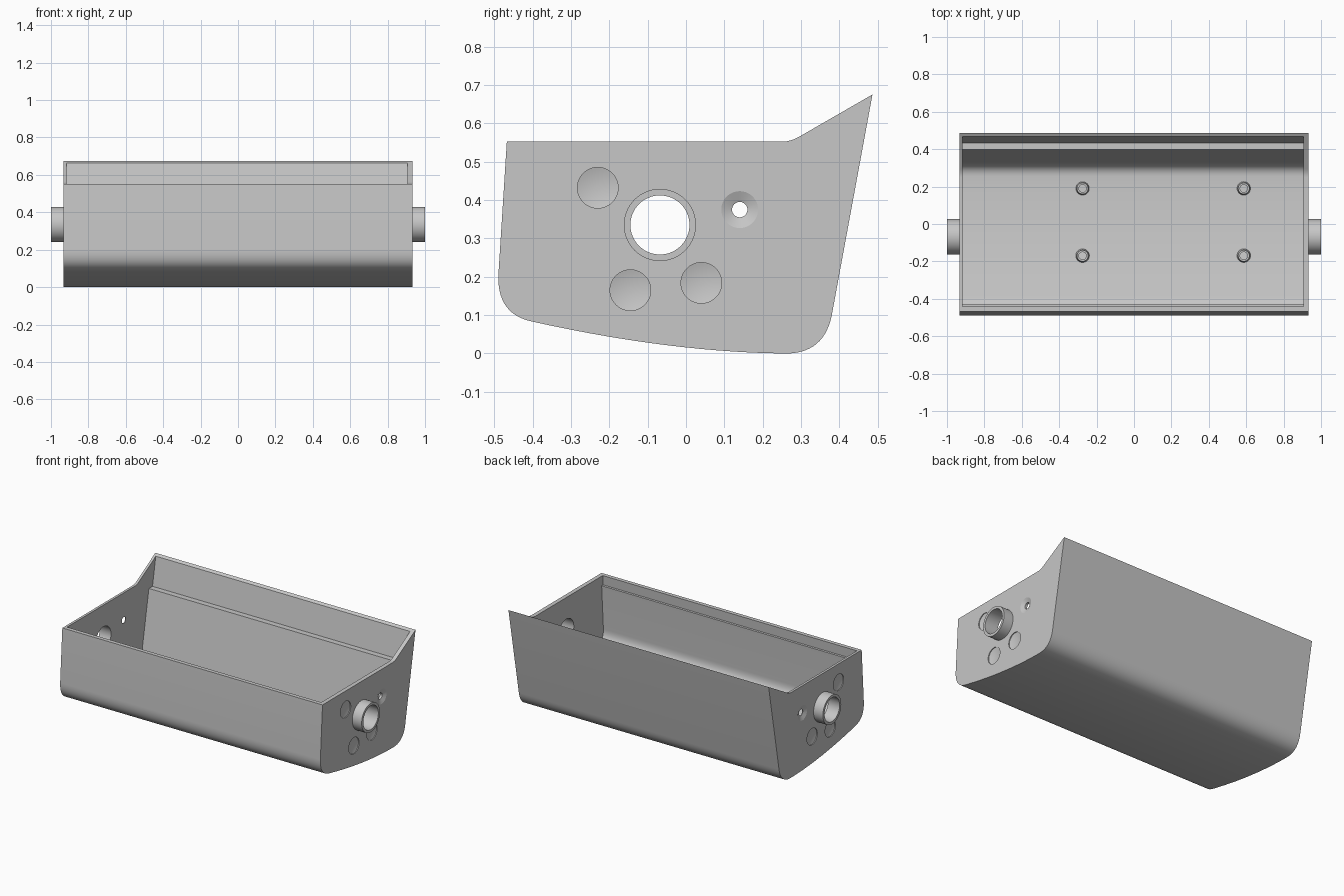
import bpy, bmesh, math
from mathutils import Matrix, Vector

if "Cube" in bpy.data.objects:
    bpy.data.objects.remove(bpy.data.objects["Cube"])

grey = bpy.data.materials.new("plain grey")
grey.use_nodes = True
grey.diffuse_color = (0.57, 0.57, 0.57, 1)
grey.node_tree.nodes["Principled BSDF"].inputs["Base Color"].default_value = grey.diffuse_color


def finish(name, bm):
    bmesh.ops.recalc_face_normals(bm, faces=bm.faces)
    mesh = bpy.data.meshes.new(name)
    bm.to_mesh(mesh)
    bm.free()
    mesh.materials.append(grey)
    ob = bpy.data.objects.new(name, mesh)
    bpy.context.collection.objects.link(ob)
    return ob


def bend(a, c, b, n=14):
    """Points of a quadratic curve from a to b, pulled towards c."""
    a, b, c = Vector(a), Vector(b), Vector(c)
    return [tuple(a.lerp(c, i / n).lerp(c.lerp(b, i / n), i / n)) for i in range(n + 1)]


def prism(name, profile, x0, x1):
    """Extrude a (y, z) outline along x."""
    bm = bmesh.new()
    face = bm.faces.new([bm.verts.new((x0, y, z)) for y, z in profile])
    new = bmesh.ops.extrude_face_region(bm, geom=[face])["geom"]
    verts = [v for v in new if isinstance(v, bmesh.types.BMVert)]
    bmesh.ops.translate(bm, verts=verts, vec=(x1 - x0, 0, 0))
    return finish(name, bm)


def lathe(name, profile, matrix, closed=False, n=64):
    """Turn (radius, height) points about local z; capped unless closed."""
    bm = bmesh.new()
    rings = [[bm.verts.new(matrix @ Vector((r * math.cos(math.tau * i / n),
                                            r * math.sin(math.tau * i / n), h)))
              for i in range(n)] for r, h in profile]
    pairs = list(zip(rings, rings[1:]))
    if closed:
        pairs.append((rings[-1], rings[0]))
    else:
        bm.faces.new(rings[0])
        bm.faces.new(rings[-1])
    for a, b in pairs:
        for i in range(n):
            j = (i + 1) % n
            bm.faces.new((a[i], a[j], b[j], b[i]))
    return finish(name, bm)


def cut(target, cutter):
    bpy.context.view_layer.objects.active = target
    mod = target.modifiers.new("cut", "BOOLEAN")
    mod.operation, mod.solver, mod.object = "DIFFERENCE", "EXACT", cutter
    bpy.ops.object.modifier_apply(modifier=mod.name)
    bpy.data.objects.remove(cutter)


def smooth(ob):
    bpy.ops.object.select_all(action="DESELECT")
    ob.select_set(True)
    bpy.context.view_layer.objects.active = ob
    bpy.ops.object.shade_smooth_by_angle(angle=math.radians(20))


def outward(side, y, z):
    """Local z points out of the end wall on the given side."""
    return (Matrix.Translation((side * END, y, z))
            @ Matrix.Rotation(side * math.pi / 2, 4, "Y"))


END = 0.933

# Outer shell outline
outer = ([(-0.467, 0.552)]
         + bend((-0.489, 0.205), (-0.493, 0.102), (-0.40, 0.083))
         + bend((-0.40, 0.083), (-0.04, 0.003), (0.26, 0.0))[1:]
         + bend((0.26, 0.0), (0.36, 0.0), (0.38, 0.10))[1:]
         + [(0.486, 0.675)]
         + bend((0.295, 0.565), (0.272, 0.552), (0.25, 0.552), 6))
body = prism("trough_body", outer, -END, END)

# Cavity: thinner walls above a lid ledge, thicker walls and floor below
cavity = ([(-0.435, 0.65), (-0.445, 0.49), (-0.43, 0.49)]
          + bend((-0.448, 0.205), (-0.452, 0.132), (-0.385, 0.121))
          + bend((-0.385, 0.121), (-0.04, 0.044), (0.255, 0.04))[1:]
          + bend((0.255, 0.04), (0.318, 0.04), (0.33, 0.12))[1:]
          + [(0.397, 0.482), (0.434, 0.482), (0.488, 0.775)])
cut(body, prism("cavity_cutter", cavity, -0.917, 0.906))

# Axle bore and small screw hole through both ends
AXLE, SCREW = (-0.068, 0.335), (0.14, 0.375)
for centre, radius in ((AXLE, 0.077), (SCREW, 0.02)):
    cut(body, lathe("hole_cutter", [(radius, 0.2), (radius, -2.1)], outward(1, *centre)))

# Countersinks and round shallow dimples on each end
DIMPLES = [(-0.23, 0.432), (-0.145, 0.165), (0.04, 0.184)]
bowl = [(0.053 * k / 8, -0.005 - 0.007 * (1 - (k / 8) ** 2)) for k in range(1, 9)]
for side in (-1, 1):
    cut(body, lathe("countersink_cutter",
                    [(0.018, -0.012), (0.048, 0), (0.048, 0.02)], outward(side, *SCREW)))
    for y, z in DIMPLES:
        cut(body, lathe("dimple_cutter", bowl + [(0.053, 0.02)], outward(side, y, z)))
smooth(body)

# Hollow axle stubs
for side, label in ((-1, "right"), (1, "left")):
    stub = lathe(label + "_axle_stub",
                 [(0.077, -0.012), (0.094, -0.012), (0.094, 1 - END), (0.077, 1 - END)],
                 outward(side, *AXLE), closed=True)
    smooth(stub)

# Tapered screw bosses on the floor
for row, y, z in (("front", -0.17, 0.066), ("back", 0.19, 0.025)):
    for label, x in (("right", -0.275), ("left", 0.587)):
        boss = lathe(f"{row}_{label}_boss",
                     [(0.02, 0.0), (0.038, 0.0), (0.03, 0.06), (0.02, 0.06)],
                     Matrix.Translation((x, y, z)), closed=True, n=32)
        smooth(boss)
